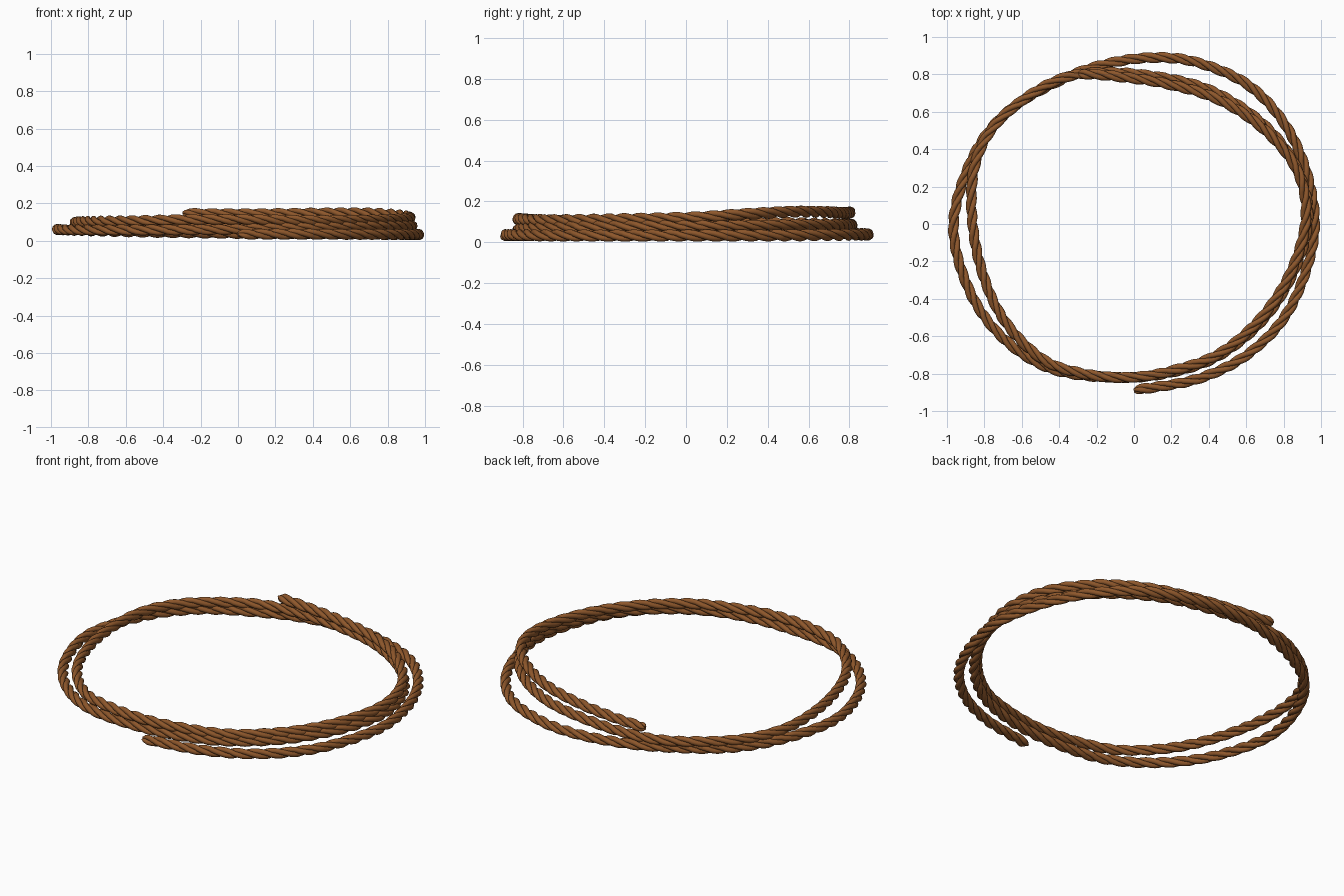
import bpy, math
from mathutils import Vector

if "Cube" in bpy.data.objects:
    bpy.data.objects.remove(bpy.data.objects["Cube"])

# Coil centre line: x, y, z, from the low end round to the high end
PATH = [
    (0.0, -.89, .035), (.35, -.825, .035), (.63, -.68, .034), (.84, -.44, .033),
    (.96, -.08, .033), (.935, .23, .033), (.815, .52, .034), (.615, .74, .036),
    (.35, .86, .037), (.12, .89, .038), (-.13, .86, .041), (-.38, .775, .044),
    (-.67, .605, .05), (-.86, .36, .055), (-.965, .0, .06), (-.885, -.345, .058),
    (-.705, -.605, .058), (-.44, -.775, .058), (-.10, -.82, .06), (.19, -.795, .066),
    (.46, -.70, .070), (.70, -.50, .075), (.865, -.23, .078), (.93, .05, .08),
    (.865, .31, .08), (.69, .535, .083), (.44, .70, .084), (.17, .78, .085),
    (-.16, .81, .085), (-.42, .765, .088), (-.69, .585, .092), (-.83, .38, .096),
    (-.87, .13, .098), (-.83, -.19, .102), (-.71, -.49, .105), (-.50, -.715, .108),
    (-.27, -.80, .113), (-.02, -.82, .113), (.22, -.78, .11), (.46, -.69, .108),
    (.69, -.49, .11), (.85, -.23, .115), (.92, .05, .122), (.865, .30, .138),
    (.685, .515, .149), (.44, .67, .148), (.17, .75, .144), (-.10, .79, .144),
    (-.30, .805, .146)]
STEP, PITCH = 0.015, -0.27      # sample spacing, length of one full twist (sign = hand)
OFFSET, STRAND_R = 0.0150, 0.0148


def resample(points):
    """Smooth spline through the points, sampled at even spacing."""
    p = [Vector(c) for c in points]
    p = [2 * p[0] - p[1]] + p + [2 * p[-1] - p[-2]]
    dense = []
    for a, b, c, d in zip(p, p[1:], p[2:], p[3:]):
        for k in range(40):
            t = k / 40
            dense.append(0.5 * (2 * b + (c - a) * t + (2 * a - 5 * b + 4 * c - d) * t ** 2
                                + (3 * b - a - 3 * c + d) * t ** 3))
    out, gap = [dense[0]], 0
    for a, b in zip(dense, dense[1:]):
        gap += (b - a).length
        if gap >= STEP:
            out.append(b)
            gap -= STEP
    return out


centre = resample(PATH)
mat = bpy.data.materials.new("rope_brown")
mat.diffuse_color = (0.27, 0.095, 0.024, 1)
mat.use_nodes = True
mat.node_tree.nodes["Principled BSDF"].inputs["Base Color"].default_value = mat.diffuse_color


def strand(index):
    """One of three strands twisted round the centre line, drawn in at the ends."""
    curve = bpy.data.curves.new(f"rope_strand_{index + 1}", 'CURVE')
    curve.dimensions = '3D'
    curve.bevel_depth = STRAND_R
    curve.bevel_resolution = 3
    curve.use_fill_caps = True
    spline = curve.splines.new('POLY')
    n = len(centre)
    spline.points.add(n - 1)
    for i, c in enumerate(centre):
        tangent = (centre[min(i + 1, n - 1)] - centre[max(i - 1, 0)]).normalized()
        side = tangent.cross(Vector((0, 0, 1))).normalized()
        up = side.cross(tangent)
        ang = math.tau * (i * STEP / PITCH + index / 3)
        taper = (0.4, 0.8, 1)[min(i, n - 1 - i, 2)]
        pos = c + OFFSET * taper * (side * math.cos(ang) + up * math.sin(ang))
        spline.points[i].co = (*pos, 1)
        spline.points[i].radius = taper
    obj = bpy.data.objects.new(curve.name, curve)
    bpy.context.collection.objects.link(obj)
    curve.materials.append(mat)
    bpy.ops.object.select_all(action='DESELECT')
    obj.select_set(True)
    bpy.context.view_layer.objects.active = obj
    bpy.ops.object.convert(target='MESH')
    bpy.ops.object.shade_smooth_by_angle(angle=math.radians(50))


for s in range(3):
    strand(s)
